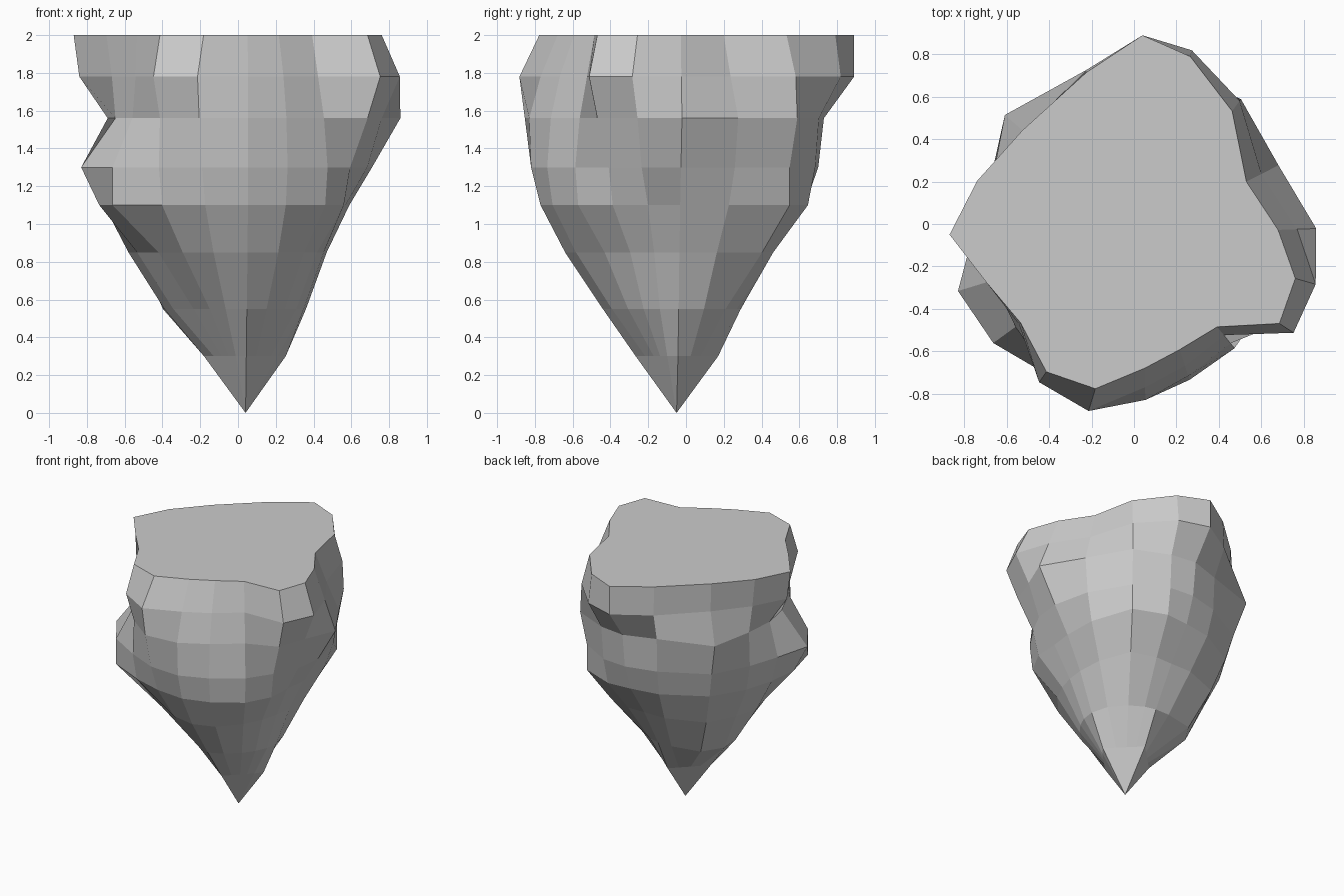
import bpy, bmesh
from math import sin, cos, radians

# Directions around the tip axis, shared by every level
CX, CY = 0.04, -0.05
ANGLES = [radians(a) for a in (-16, 2, 27, 54, 75, 90, 109, 139, 162,
                               180, 197, 216, 235, 253, 271, 288, 309, 327)]

# Height: radius in each direction
LEVELS = {
    2.00: (.75, .64, .55, .72, .87, .94, .81, .75, .82, .91, .77, .71, .79, .76, .63, .57, .56, .77),
    1.78: (.85, .73, .63, .78, .90, .94, .82, .74, .79, .88, .74, .72, .85, .87, .72, .65, .61, .85),
    1.56: (.75, .82, .72, .79, .78, .78, .74, .86, .75, .73, .72, .74, .79, .84, .78, .70, .66, .77),
    1.30: (.67, .67, .68, .74, .76, .75, .73, .77, .76, .80, .91, .87, .80, .79, .77, .72, .69, .66),
    1.10: (.55, .55, .61, .74, .72, .68, .68, .71, .72, .75, .81, .87, .77, .73, .72, .69, .67, .62),
    0.85: (.43, .43, .47, .56, .53, .51, .54, .61, .60, .62, .60, .57, .58, .58, .59, .56, .49, .45),
    0.55: (.32, .32, .32, .32, .33, .34, .36, .45, .46, .43, .40, .34, .33, .36, .39, .36, .33, .32),
    # small diamond just above the tip
    0.30: [.22 / (abs(cos(a)) + abs(sin(a))) for a in ANGLES],
}

bm = bmesh.new()
rings = [[bm.verts.new((CX + r * cos(a), CY + r * sin(a), z))
          for a, r in zip(ANGLES, radii)] for z, radii in LEVELS.items()]
n = len(ANGLES)

# Flat top
bm.faces.new(rings[0])

# Faceted sides
for upper, lower in zip(rings, rings[1:]):
    for i in range(n):
        j = (i + 1) % n
        bm.faces.new((upper[i], lower[i], lower[j], upper[j]))

# Pointed bottom
tip = bm.verts.new((CX, CY, 0))
for i in range(n):
    bm.faces.new((rings[-1][i], tip, rings[-1][(i + 1) % n]))

bmesh.ops.recalc_face_normals(bm, faces=bm.faces)
mesh = bpy.data.meshes.new("floating_rock")
bm.to_mesh(mesh)
bm.free()
bpy.context.collection.objects.link(bpy.data.objects.new("floating_rock", mesh))
